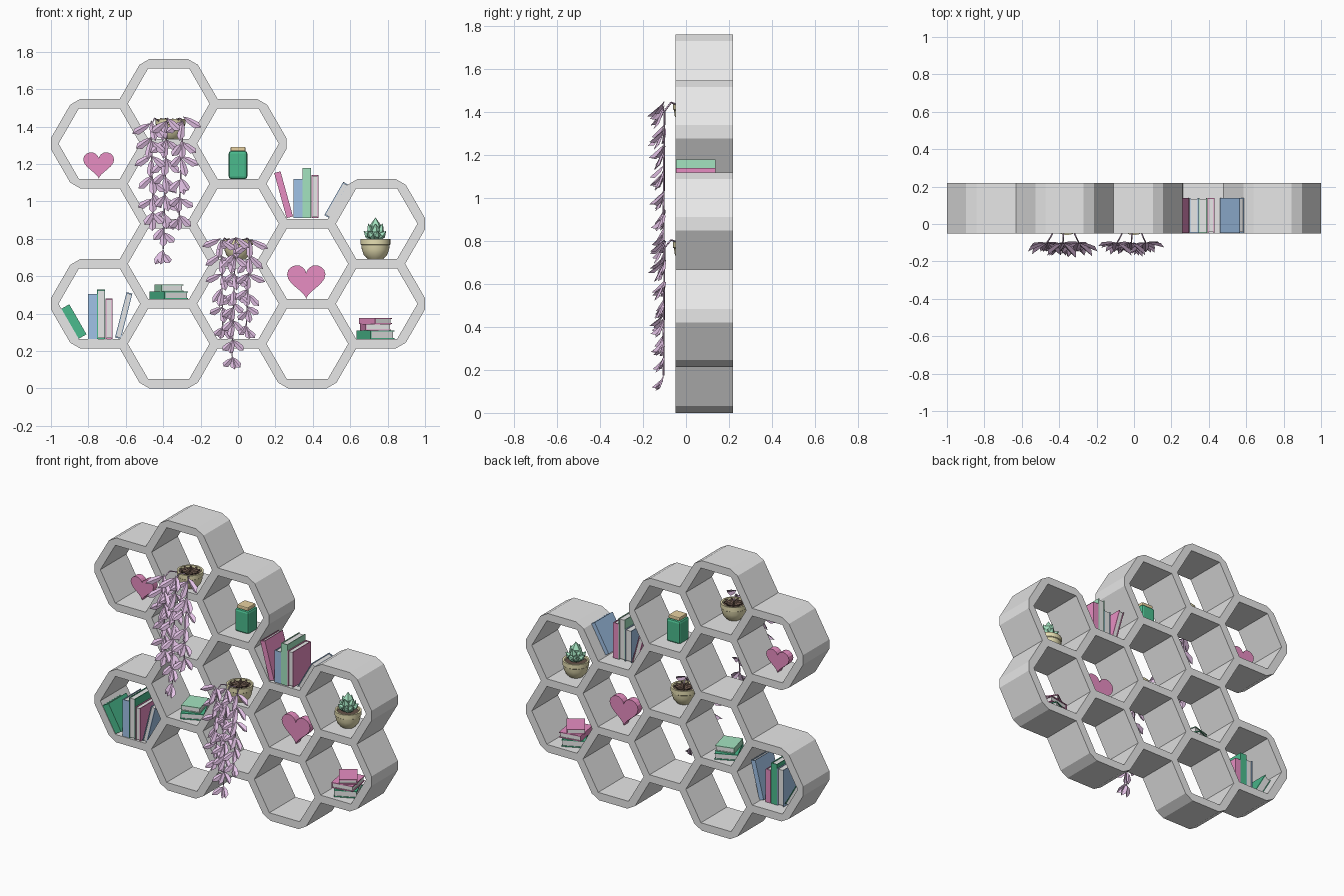
import bpy, bmesh, math, random
from mathutils import Vector, Matrix

if "Cube" in bpy.data.objects:
    bpy.data.objects.remove(bpy.data.objects["Cube"])

random.seed(4)


def mat(name, r, g, b):
    m = bpy.data.materials.new(name)
    m.diffuse_color = (r, g, b, 1)
    m.use_nodes = True
    m.node_tree.nodes["Principled BSDF"].inputs["Base Color"].default_value = m.diffuse_color
    return m


WHITE = mat("soft_white", .8, .8, .8)
PINK = mat("rose_pink", .8, .27, .54)
LILAC = mat("lilac", .82, .57, .84)
CREAM = mat("cream", .82, .76, .46)
GREEN = mat("emerald", .07, .5, .27)
MINT = mat("mint", .37, .77, .53)
BLUE = mat("sky_blue", .37, .57, .84)
SOIL = mat("soil_brown", .13, .085, .065)
TAN = mat("cork_tan", .85, .68, .38)


def finish(name, bm, mats, matrix=None, normals=True, smooth=False):
    if normals:
        bmesh.ops.recalc_face_normals(bm, faces=bm.faces[:])
    me = bpy.data.meshes.new(name)
    bm.to_mesh(me)
    bm.free()
    for m in mats:
        me.materials.append(m)
    ob = bpy.data.objects.new(name, me)
    bpy.context.collection.objects.link(ob)
    if matrix:
        ob.matrix_world = matrix
    if smooth:
        bpy.ops.object.select_all(action='DESELECT')
        ob.select_set(True)
        bpy.context.view_layer.objects.active = ob
        bpy.ops.object.shade_smooth_by_angle(angle=math.radians(40))
    return ob


def box(bm, lo, hi, index=0):
    c = [(a + b) / 2 for a, b in zip(lo, hi)]
    s = [b - a for a, b in zip(lo, hi)]
    r = bmesh.ops.create_cube(bm, size=1, matrix=Matrix.Translation(c) @ Matrix.Diagonal((*s, 1)))
    for f in {f for v in r["verts"] for f in v.link_faces}:
        f.material_index = index
    return r["verts"]


# Honeycomb frame: outer outline with clipped corners, one hexagonal hole per cell
PITCH, WALL, Z0 = .428, .025, .239
R = PITCH / math.sqrt(3)
HEX = [(2, 0), (1, 1), (-1, 1), (-2, 0), (-1, -1), (1, -1)]
CELLS = [(-2, 1), (-2, 5), (-1, 0), (-1, 2), (-1, 4), (-1, 6), (0, 1), (0, 3), (0, 5),
         (1, 0), (1, 2), (2, 1), (2, 3)]


def place(u):
    return Vector((u[0] * R / 2, u[1] * PITCH / 2 + Z0))


edges = set()
for i, j in CELLS:
    ring = [(3 * i + a, j + b) for a, b in HEX]
    edges |= set(zip(ring, ring[1:] + ring[:1]))
follow = {a: b for a, b in edges if (b, a) not in edges}
loop = [next(iter(follow))]
while follow[loop[-1]] != loop[0]:
    loop.append(follow[loop[-1]])
pts = [place(u) for u in loop]
outline = []
for k, v in enumerate(pts):
    d1 = (v - pts[k - 1]).normalized()
    d2 = (pts[(k + 1) % len(pts)] - v).normalized()
    n1, n2 = Vector((d1.y, -d1.x)), Vector((d2.y, -d2.x))
    m = v + (n1 + n2) * WALL / (1 + n1.dot(n2))
    outline += [m - d1 * .036, m + d2 * .036] if d1.x * d2.y - d1.y * d2.x > 0 else [m]
holes = []
for i, j in CELLS:
    c = place((3 * i, j))
    holes.append([c + Vector((math.cos(k * math.pi / 3), math.sin(k * math.pi / 3))) * (R - WALL / .866)
                  for k in range(6)])
cu = bpy.data.curves.new("frame_outline", 'CURVE')
cu.dimensions, cu.fill_mode, cu.extrude = '2D', 'BOTH', .135
for poly in [outline] + holes:
    sp = cu.splines.new('POLY')
    sp.points.add(len(poly) - 1)
    for p, q in zip(sp.points, poly):
        p.co = (q.x, q.y, 0, 1)
    sp.use_cyclic_u, sp.use_smooth = True, False
tmp = bpy.data.objects.new("frame_outline", cu)
bpy.context.collection.objects.link(tmp)
bpy.context.view_layer.update()
me = bpy.data.meshes.new_from_object(tmp.evaluated_get(bpy.context.evaluated_depsgraph_get()))
bpy.data.objects.remove(tmp)
bm = bmesh.new()
bm.from_mesh(me)
bmesh.ops.remove_doubles(bm, verts=bm.verts[:], dist=.0002)
for f in bm.faces:
    f.smooth = False
    f.material_index = 0
finish("honeycomb_frame", bm, [WHITE], Matrix.Translation((0, .085, 0)) @ Matrix.Rotation(math.pi / 2, 4, 'X'))


# Hearts
def heart(name, x, z, w, h):
    bm = bmesh.new()
    vs = []
    for k in range(32):
        t = k * math.tau / 32
        y = 13 * math.cos(t) - 5 * math.cos(2 * t) - 2 * math.cos(3 * t) - math.cos(4 * t)
        vs.append(bm.verts.new((x + math.sin(t) ** 3 * w / 2, .075, z + (y + 17) / 28.9 * h)))
    f = bm.faces.new(vs)
    ext = bmesh.ops.extrude_face_region(bm, geom=[f], use_keep_orig=True)
    for v in ext["geom"]:
        if isinstance(v, bmesh.types.BMVert):
            v.co.y += .045
    finish(name, bm, [PINK])


heart("small_heart", -.745, 1.121, .165, .142)
heart("large_heart", .365, .479, .205, .18)

# Jar with lid
for name, r, z0, z1, bev, m in (("jar_body", .05, 1.12, 1.27, .014, GREEN), ("jar_lid", .04, 1.268, 1.292, .006, TAN)):
    bm = bmesh.new()
    box(bm, (-r, .085 - r, z0), (r, .085 + r, z1))
    bmesh.ops.bevel(bm, geom=bm.edges[:], offset=bev, segments=2, affect='EDGES', profile=.5)
    finish(name, bm, [m])


# Books: page block wrapped by two covers and a spine
def book(name, colour, t, d, h, matrix, spine_front=True):
    bm = bmesh.new()
    c = .005
    box(bm, (-t / 2 + c, c, c), (t / 2 - c, d - c, h - c), 1)
    for s in (-1, 1):
        xs = sorted((s * t / 2, s * (t / 2 - c)))
        box(bm, (xs[0], 0, 0), (xs[1], d, h))
    y = 0 if spine_front else d - c
    box(bm, (-t / 2 + c, y, 0), (t / 2 - c, y + c, h))
    finish(name, bm, [colour, WHITE], matrix)


def standing(name, x, z, t, h, lean, colour, spine_front):
    lift = t / 2 * math.sin(abs(lean))
    book(name, colour, t, .185, h, Matrix.Translation((x, -.047, z + lift)) @ Matrix.Rotation(lean, 4, 'Y'), spine_front)


UPPER = [(.277, .035, .25, -.27, PINK, 1), (.32, .048, .208, 0, BLUE, 1), (.367, .046, .268, 0, MINT, 1),
         (.411, .038, .23, 0, PINK, 0), (.475, .032, .205, .52, BLUE, 0)]
LOWER = [(-.832, .05, .185, -.52, GREEN, 1), (-.778, .046, .24, 0, BLUE, 1), (-.732, .044, .265, 0, GREEN, 0),
         (-.69, .036, .215, 0, PINK, 0), (-.642, .032, .25, .25, BLUE, 0)]
for label, z, row in (("upper", .911, UPPER), ("lower", .265, LOWER)):
    for k, (x, t, h, lean, c, s) in enumerate(row):
        standing(f"{label}_book_{k + 1}", x, z, t, h, lean, c, s)

# Stacked books lying flat
STACKS = [("middle", -.37, .479, [(.04, .14, .19, -65, GREEN), (.036, .12, .15, -75, MINT)]),
          ("right", .735, .265, [(.045, .14, .18, -65, GREEN), (.036, .14, .17, -80, PINK), (.03, .11, .15, -55, PINK)])]
for label, x, z, row in STACKS:
    for k, (t, d, h, yaw, c) in enumerate(row):
        mtx = (Matrix.Translation((x, .085, z + t / 2)) @ Matrix.Rotation(math.radians(yaw), 4, 'Z')
               @ Matrix.Translation((-h / 2, -d / 2, 0)) @ Matrix.Rotation(math.pi / 2, 4, 'Y'))
        book(f"{label}_stack_book_{k + 1}", c, t, d, h, mtx)
        z += t


# Lathed pots with soil
def pot(name, x, y, z):
    bm = bmesh.new()
    prof = [(0, 0), (.042, 0), (.062, .02), (.073, .05), (.076, .074), (.08, .077), (.08, .105), (.068, .105),
            (.066, .092), (0, .094)]
    vs = [bm.verts.new((x + r, y, z + h)) for r, h in prof]
    es = [bm.edges.new(p) for p in zip(vs, vs[1:])]
    bmesh.ops.spin(bm, geom=vs + es, cent=(x, y, z), axis=(0, 0, 1), angle=math.tau, steps=16)
    bmesh.ops.remove_doubles(bm, verts=bm.verts[:], dist=.0005)
    for f in bm.faces:
        c = f.calc_center_median()
        f.material_index = int(c.z > z + .0921 and math.hypot(c.x - x, c.y - y) < .062)
    finish(name, bm, [CREAM, SOIL], smooth=True)


pot("succulent_pot", .735, .085, .693)
pot("upper_vine_pot", -.36, .02, 1.335)
pot("lower_vine_pot", .0, .02, .692)

# Succulent: faceted leaves, widest near the tip
bm = bmesh.new()
for count, tilt, length, rad in ((1, 0, .13, .034), (4, 22, .105, .022), (7, 48, .085, .02)):
    for k in range(count):
        m = (Matrix.Translation((.735, .085, .785)) @ Matrix.Rotation(k * math.tau / count + tilt, 4, 'Z')
             @ Matrix.Rotation(math.radians(tilt), 4, 'Y'))
        bmesh.ops.create_cone(bm, segments=5, radius1=rad * .5, radius2=rad, depth=length * .65,
                              matrix=m @ Matrix.Translation((0, 0, length * .325)))
        bmesh.ops.create_cone(bm, segments=5, radius1=rad, radius2=0, depth=length * .35,
                              matrix=m @ Matrix.Translation((0, 0, length * .825)))
finish("succulent", bm, [MINT])


# Hanging vines: thin stems carrying folded leaves
def leaf(bm, o, d, length, w):
    d = d.normalized()
    n = Vector((0, -1, .25))
    n = (n - d * n.dot(d)).normalized()
    s = d.cross(n)
    base, tip = bm.verts.new(o), bm.verts.new(o + d * length)
    for sgn in (-1, 1):
        a, b = (bm.verts.new(o + d * length * u + s * sgn * w * v - n * w * .6 * v) for u, v in ((.3, .8), (.72, 1)))
        f = bm.faces.new((base, a, b, tip))
        f.normal_update()
        if f.normal.dot(n) < 0:
            f.normal_flip()


def vine(name, x, z, k):
    bm = bmesh.new()
    # top x, foot x, foot drop of every strand
    for x0, x1, drop in ((-.095, -.085, .52), (-.01, -.03, .70), (.075, .055, .52)):
        path = [Vector((x0 * .3, .02, -.03)), Vector((x0 * .8, -.07, .0)), Vector((x0, -.1, -.04)),
                Vector((x1, -.105, -drop))]
        for a, b in zip(path, path[1:]):
            q = (b - a).to_track_quat('Z', 'Y').to_matrix().to_4x4()
            bmesh.ops.create_cone(bm, segments=4, radius1=.004, radius2=.004, depth=(b - a).length,
                                  matrix=Matrix.Translation((a + b) / 2) @ q)
        nodes = round(drop / .1) + 1
        for i in range(nodes):
            f = i / (nodes - 1)
            o = path[2].lerp(path[3], f) + Vector((0, 0, .03 * (1 - f)))
            size = .125 - .035 * f
            for side in (-1, 1):
                spread = random.uniform(.45, 1.0) * (1 - .35 * f)
                if side * x0 > .02 and i % 2 == 0:
                    spread += .5
                leaf(bm, o + Vector((0, 0, random.uniform(-.02, .02))),
                     Vector((side * spread, random.uniform(-.75, -.1), -.6)), size, .02)
            leaf(bm, o, Vector((random.uniform(-.25, .25), -.45, -1)), size, .02)
    finish(name, bm, [LILAC], Matrix.Translation((x, 0, z)) @ Matrix.Diagonal((k, 1, k, 1)), normals=False)


vine("upper_vine", -.37, 1.445, 1)
vine("lower_vine", -.005, .805, .9)
# Dark tangle of foliage bases on the soil
for name, x, z in (("upper_pot_roots", -.36, 1.427), ("lower_pot_roots", 0, .784)):
    bm = bmesh.new()
    for k in range(9):
        a = k * math.tau / 9
        bmesh.ops.create_cone(bm, segments=4, radius1=.014, radius2=.004, depth=.05,
                              matrix=Matrix.Translation((x + .035 * math.cos(a), .02 + .035 * math.sin(a), z + .006))
                              @ Matrix.Rotation(a, 4, 'Z') @ Matrix.Rotation(1.2, 4, 'Y'))
    finish(name, bm, [SOIL])
